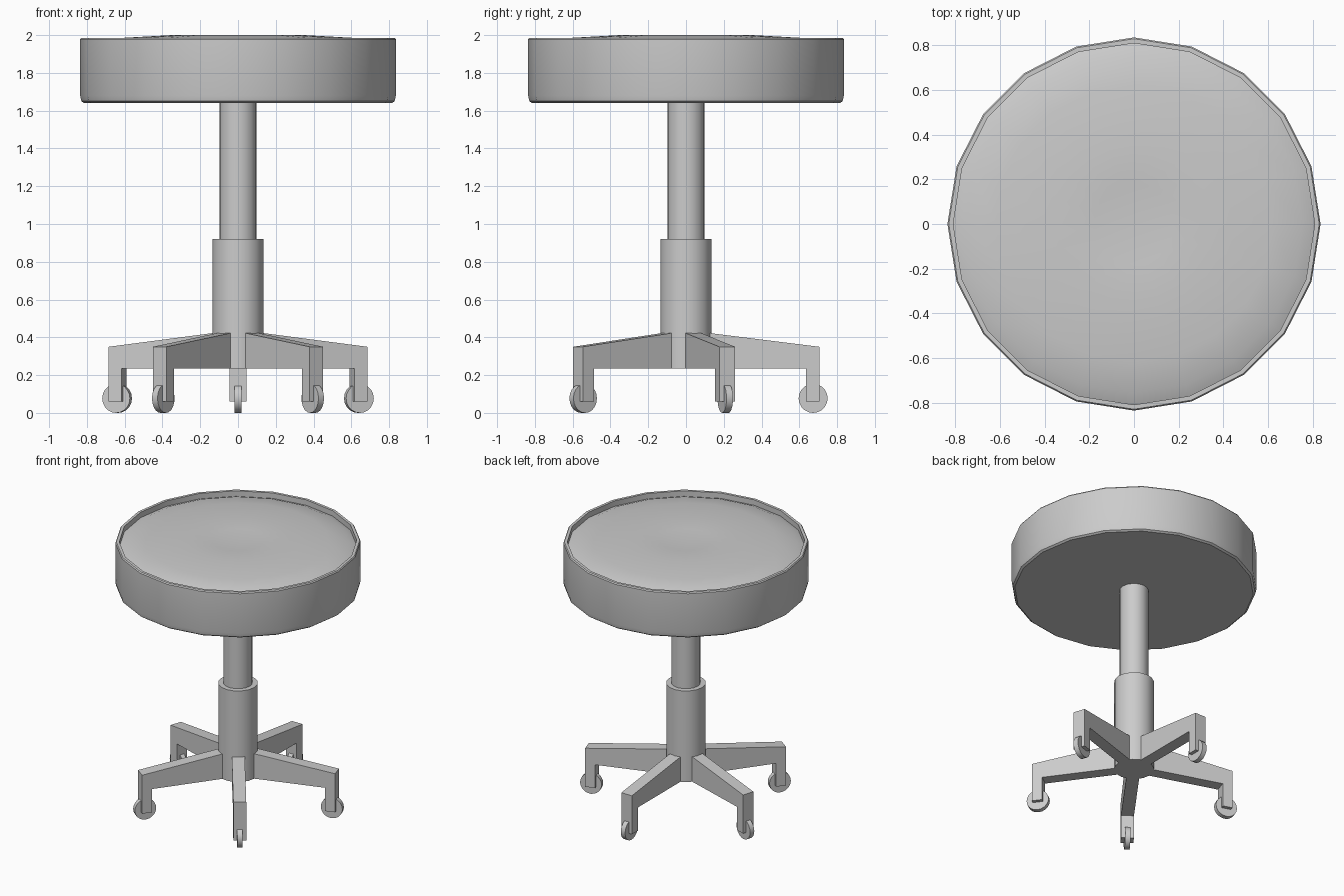
import bpy, bmesh, math
from mathutils import Matrix

if "Cube" in bpy.data.objects:
    bpy.data.objects.remove(bpy.data.objects["Cube"])


def finish(bm, name, smooth=30):
    bmesh.ops.recalc_face_normals(bm, faces=bm.faces)
    mesh = bpy.data.meshes.new(name)
    bm.to_mesh(mesh)
    bm.free()
    obj = bpy.data.objects.new(name, mesh)
    bpy.context.collection.objects.link(obj)
    if smooth:
        bpy.ops.object.select_all(action='DESELECT')
        bpy.context.view_layer.objects.active = obj
        obj.select_set(True)
        bpy.ops.object.shade_smooth_by_angle(angle=math.radians(smooth))
    return obj


def lathe(name, profile, sides):
    """Revolve an (r, z) profile that starts and ends on the z axis."""
    bm = bmesh.new()
    rings = []
    for r, z in profile:
        if r == 0:
            rings.append([bm.verts.new((0, 0, z))] * sides)
        else:
            rings.append([bm.verts.new((r * math.cos(2 * math.pi * i / sides),
                                        r * math.sin(2 * math.pi * i / sides), z))
                          for i in range(sides)])
    for a, b in zip(rings, rings[1:]):
        for i in range(sides):
            j = (i + 1) % sides
            quad = list(dict.fromkeys((a[i], a[j], b[j], b[i])))
            bm.faces.new(quad)
    return finish(bm, name)


# Round seat: padded side, thin rim, recessed cushion with a slight centre dip
lathe("seat", [(0, 1.64), (0.815, 1.64), (0.829, 1.65), (0.836, 1.68), (0.836, 1.978),
               (0.83, 1.986), (0.81, 1.986), (0.81, 1.945), (0.757, 1.967),
               (0.62, 1.985), (0.35, 2.0), (0.18, 1.995), (0, 1.98)], 20)

# Telescoping column
lathe("upper_column", [(0, 0.85), (0.099, 0.85), (0.099, 1.65), (0, 1.65)], 16)
lathe("lower_column", [(0, 0.235), (0.136, 0.235), (0.136, 0.92), (0, 0.92)], 16)

# Five legs, each with a down-turned post and a caster wheel
LEG = [(0.10, 0.235), (0.635, 0.235), (0.635, 0.06), (0.706, 0.06),
       (0.706, 0.35), (0.13, 0.422), (0.10, 0.422)]
HALF_WIDTH = 0.044

for n in range(5):
    turn = Matrix.Rotation(math.radians(90 + 72 * n), 4, 'Z')

    bm = bmesh.new()
    face = bm.faces.new([bm.verts.new((r, -HALF_WIDTH, z)) for r, z in LEG])
    side = bmesh.ops.extrude_face_region(bm, geom=[face])
    bmesh.ops.translate(bm, vec=(0, 2 * HALF_WIDTH, 0),
                        verts=[v for v in side["geom"] if isinstance(v, bmesh.types.BMVert)])
    bm.transform(turn)
    finish(bm, f"leg_{n + 1}", smooth=0)

    bm = bmesh.new()
    bmesh.ops.create_cone(bm, cap_ends=True, segments=20, radius1=0.077,
                          radius2=0.077, depth=0.036)
    bm.transform(turn @ Matrix.Translation((0.673, 0, 0.077)) @ Matrix.Rotation(math.pi / 2, 4, 'X'))
    finish(bm, f"caster_wheel_{n + 1}")
